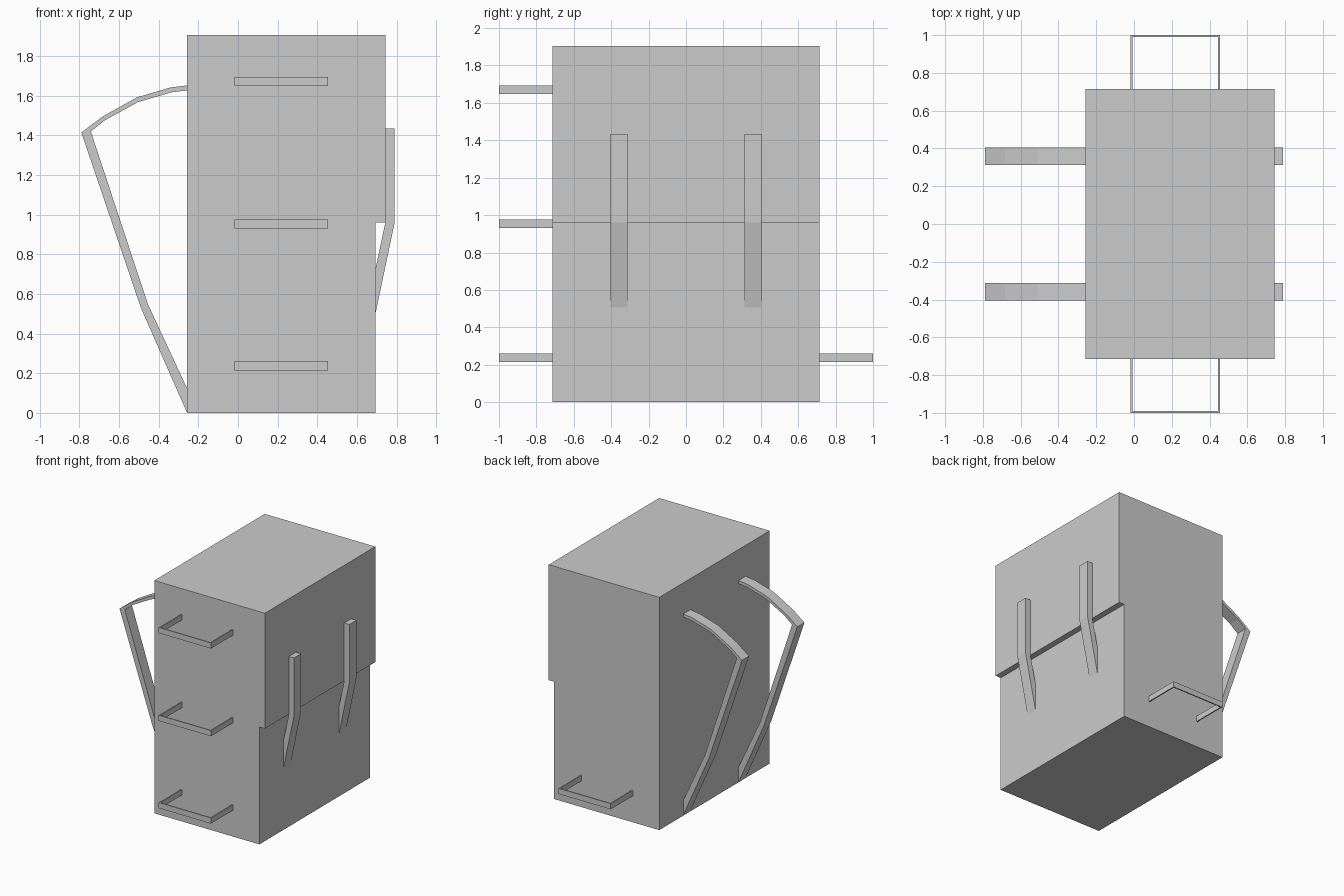
import bpy, bmesh
from mathutils import Vector

if "Cube" in bpy.data.objects:
    bpy.data.objects.remove(bpy.data.objects["Cube"])


def prism(name, profile, axis, lo, hi):
    """Extrude a flat outline along 'y' (outline in x,z) or 'z' (outline in x,y)."""
    if axis == 'y':
        pts, move = [(a, lo, b) for a, b in profile], Vector((0, hi - lo, 0))
    else:
        pts, move = [(a, b, lo) for a, b in profile], Vector((0, 0, hi - lo))
    bm = bmesh.new()
    face = bm.faces.new([bm.verts.new(p) for p in pts])
    ext = bmesh.ops.extrude_face_region(bm, geom=[face], use_keep_orig=True)
    bmesh.ops.translate(bm, vec=move, verts=[g for g in ext["geom"] if isinstance(g, bmesh.types.BMVert)])
    bmesh.ops.recalc_face_normals(bm, faces=bm.faces)
    mesh = bpy.data.meshes.new(name)
    bm.to_mesh(mesh)
    bm.free()
    obj = bpy.data.objects.new(name, mesh)
    bpy.context.collection.objects.link(obj)
    return obj


BACK, LOW, HIGH, SIDE = -0.258, 0.694, 0.743, 0.714

# Main body with the overhanging upper half
prism("body", [(BACK, 0), (LOW, 0), (LOW, 0.96), (HIGH, 0.96), (HIGH, 1.905), (BACK, 1.905)],
      'y', -SIDE, SIDE)

# Shoulder straps and closing straps, one pair each
shoulder_outer = [(BACK, 1.651), (-0.34, 1.641), (-0.51, 1.591), (-0.682, 1.495),
                  (-0.79, 1.414), (-0.49, 0.53), (BACK, 0.003)]
shoulder_inner = [(BACK, 1.626), (-0.337, 1.616), (-0.505, 1.567), (-0.672, 1.475),
                  (-0.742, 1.419), (-0.455, 0.55), (BACK, 0.126)]
closing = [(HIGH, 1.433), (0.79, 1.433), (0.79, 0.96), (LOW, 0.505), (LOW, 0.73), (HIGH, 0.96)]
for side, y in (("front", -0.358), ("rear", 0.358)):
    prism("shoulder_strap_" + side, shoulder_outer + shoulder_inner[::-1], 'y', y - 0.046, y + 0.046)
    prism("closing_strap_" + side, closing, 'y', y - 0.046, y + 0.046)

# Thin U-shaped side loops: three in front, one at the rear
X0, X1, T = -0.018, 0.455, 0.01
loop = [(X0, SIDE), (X0, 1), (X1, 1), (X1, SIDE),
        (X1 - T, SIDE), (X1 - T, 1 - T), (X0 + T, 1 - T), (X0 + T, SIDE)]
for name, sign, z in (("bottom", -1, 0.238), ("middle", -1, 0.953), ("top", -1, 1.671), ("rear", 1, 0.238)):
    prism("side_loop_" + name, [(x, sign * y) for x, y in loop], 'z', z - 0.023, z + 0.023)
